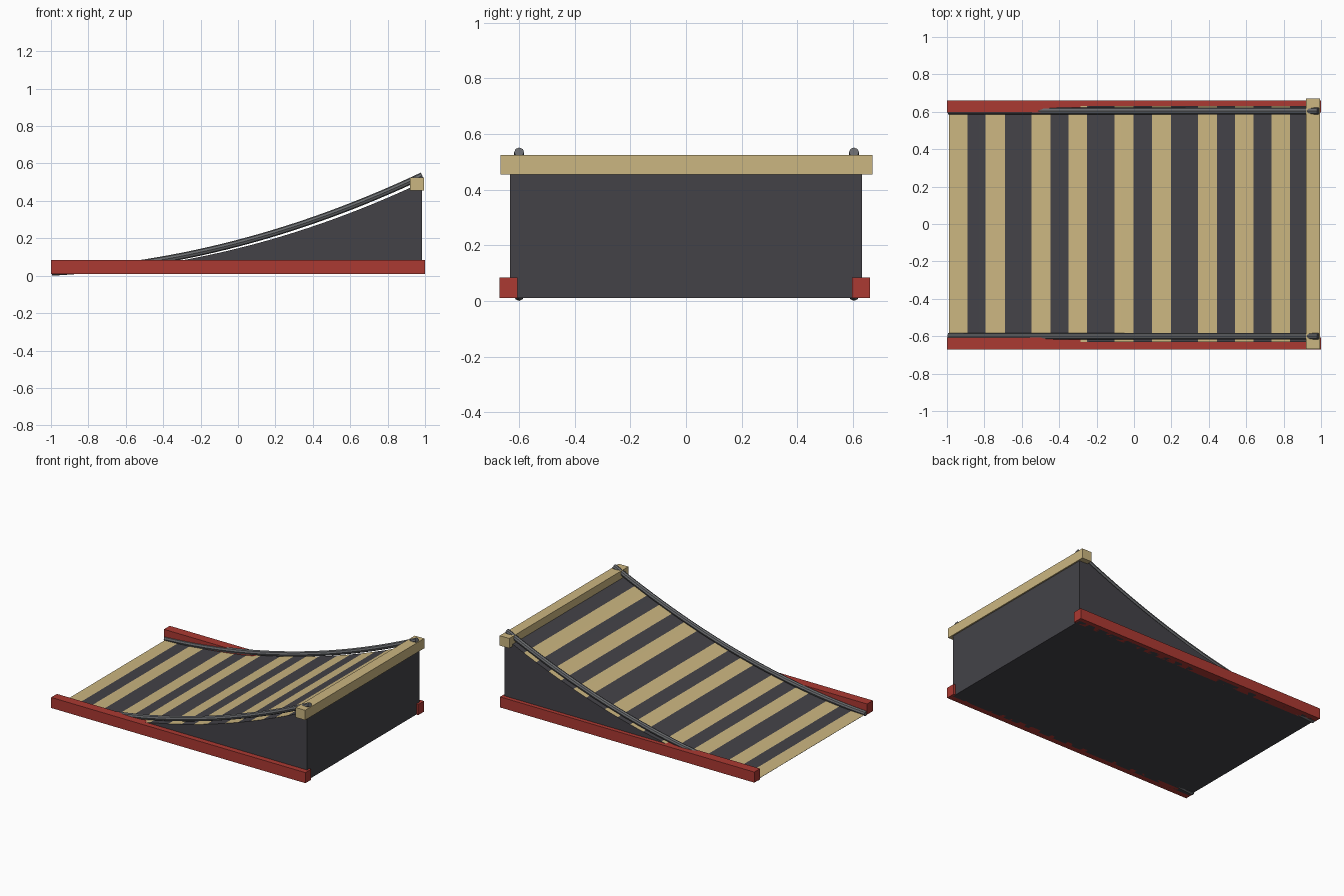
import bpy
import bmesh

cube = bpy.data.objects.get("Cube")
if cube:
    bpy.data.objects.remove(cube, do_unlink=True)


def material(name, rgb):
    m = bpy.data.materials.new(name)
    m.use_nodes = True
    m.diffuse_color = (*rgb, 1)
    m.node_tree.nodes["Principled BSDF"].inputs["Base Color"].default_value = (*rgb, 1)
    return m


charcoal = material("charcoal", (0.057, 0.055, 0.064))
tan = material("tan", (0.60, 0.468, 0.218))
red = material("red", (0.41, 0.041, 0.032))
steel = material("steel_grey", (0.135, 0.14, 0.148))


def finish(bm, name, *mats):
    bmesh.ops.recalc_face_normals(bm, faces=bm.faces)
    mesh = bpy.data.meshes.new(name)
    bm.to_mesh(mesh)
    bm.free()
    obj = bpy.data.objects.new(name, mesh)
    bpy.context.collection.objects.link(obj)
    for m in mats:
        mesh.materials.append(m)
    return obj


def box(name, low, high, mat):
    bm = bmesh.new()
    bmesh.ops.create_cube(bm, size=1)
    for v in bm.verts:
        v.co = [high[i] if v.co[i] > 0 else low[i] for i in range(3)]
    return finish(bm, name, mat)


def deck_height(x):
    t = x + 1
    return 0.011 + 0.023 * t + 0.1125 * t * t


def pipe_height(x):
    t = x + 1
    return 0.018 + 0.05 * t + 0.106 * t * t


# Ramp body: curved top with alternating stripes, flat sides and base
START, END, HALF, BASE = -0.99, 0.985, 0.632, 0.01
edges = [START, -0.89, -0.795, -0.69, -0.548, -0.446, -0.35, -0.25, -0.104,
         -0.003, 0.095, 0.197, 0.341, 0.443, 0.54, 0.638, 0.736, 0.833, 0.92, END]
bm = bmesh.new()
rings, stripe_of = [], []
STEPS = 3
for n, (a, b) in enumerate(zip(edges, edges[1:])):
    for k in range(STEPS):
        rings.append(a + (b - a) * k / STEPS)
        stripe_of.append(n)
rings.append(END)
sections = []
for x in rings:
    z = deck_height(x)
    corners = [(-HALF, BASE), (-HALF, z), (HALF, z), (HALF, BASE)]
    sections.append([bm.verts.new((x, y, h)) for y, h in corners])
for s, t, n in zip(sections, sections[1:], stripe_of):
    for i in range(4):
        j = (i + 1) % 4
        face = bm.faces.new((s[i], s[j], t[j], t[i]))
        # Only the riding surface carries the tan stripes
        face.material_index = 1 if i == 1 and n % 2 == 0 else 0
bm.faces.new(sections[0])
bm.faces.new(sections[-1])
finish(bm, "ramp_body", charcoal, tan)

# Base skids along both long sides
box("right_skid", (-1, -0.671, 0.01), (1, -0.606, 0.085), red)
box("left_skid", (-1, 0.596, 0.01), (1, 0.661, 0.085), red)

# Cross beam at the top edge
box("top_beam", (0.92, -0.667, 0.455), (0.995, 0.671, 0.525), tan)

# Curved pipe rails following the ramp
PIPE_STEPS = 32
for name, y in (("right_rail", -0.6), ("left_rail", 0.604)):
    curve = bpy.data.curves.new(name, "CURVE")
    curve.dimensions = "3D"
    curve.bevel_depth = 0.018
    curve.bevel_resolution = 2
    curve.use_fill_caps = True
    line = curve.splines.new("POLY")
    line.use_smooth = False
    line.points.add(PIPE_STEPS)
    for i, p in enumerate(line.points):
        x = -0.995 + 1.98 * i / PIPE_STEPS
        p.co = (x, y, pipe_height(x), 1)
    curve.materials.append(steel)
    bpy.context.collection.objects.link(bpy.data.objects.new(name, curve))
